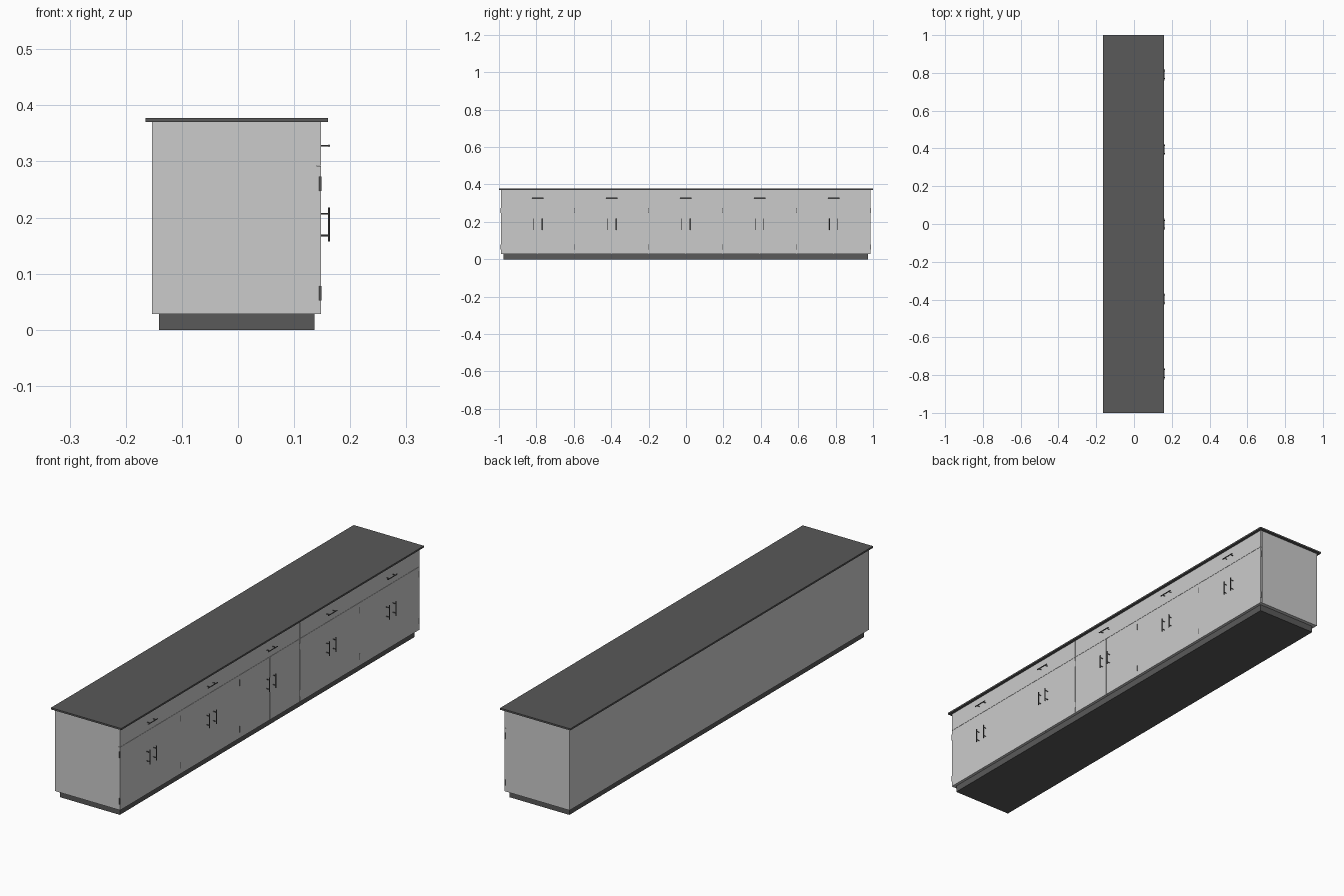
import bpy
import bmesh
from mathutils import Matrix, Vector

if "Cube" in bpy.data.objects:
    bpy.data.objects.remove(bpy.data.objects["Cube"])

dark = bpy.data.materials.new("dark")
dark.diffuse_color = (0.1, 0.1, 0.1, 1)
dark.use_nodes = True
dark.node_tree.nodes["Principled BSDF"].inputs["Base Color"].default_value = dark.diffuse_color


def finish(name, bm, mat=None):
    me = bpy.data.meshes.new(name)
    bm.to_mesh(me)
    bm.free()
    ob = bpy.data.objects.new(name, me)
    bpy.context.collection.objects.link(ob)
    if mat:
        me.materials.append(mat)
    return ob


def box(name, x, y, z, mat=None):
    bm = bmesh.new()
    size = Vector((x[1] - x[0], y[1] - y[0], z[1] - z[0]))
    mid = Vector((sum(x), sum(y), sum(z))) / 2
    bmesh.ops.create_cube(bm, size=1, matrix=Matrix.Translation(mid) @ Matrix.Diagonal(size).to_4x4())
    return finish(name, bm, mat)


def rod(bm, a, b, r):
    a, b = Vector(a), Vector(b)
    rot = (b - a).to_track_quat('Z', 'Y').to_matrix().to_4x4()
    bmesh.ops.create_cone(bm, cap_ends=True, segments=12, radius1=r, radius2=r,
                          depth=(b - a).length, matrix=Matrix.Translation((a + b) / 2) @ rot)


def handle(name, y, z, axis):
    # Bar with two posts
    bm = bmesh.new()
    c = Vector((FRONT + 0.0142, y, z))
    rod(bm, c - axis * 0.03, c + axis * 0.03, 0.002)
    for s in (-0.0195, 0.0195):
        p = c + axis * s
        rod(bm, (FRONT - 0.001, p.y, p.z), p, 0.0014)
    ob = finish(name, bm, dark)
    bpy.context.view_layer.objects.active = ob
    ob.select_set(True)
    bpy.ops.object.shade_smooth_by_angle()
    ob.select_set(False)


def hinge(name, y, z):
    bm = bmesh.new()
    rod(bm, (FRONT - 0.0015, y, z - 0.013), (FRONT - 0.0015, y, z + 0.013), 0.0022)
    finish(name, bm, dark)


BACK, FRONT = -0.153, 0.148
BOTTOM, TOP, SPLIT = 0.028, 0.37, 0.292
START, WIDTH, COUNT = -0.99, 0.3955, 5
FACE = FRONT - 0.008
GAP = 0.0005
Y, Z = Vector((0, 1, 0)), Vector((0, 0, 1))

# Worktop and recessed plinth
box("worktop", (-0.165, 0.16), (-1, 1), (TOP, 0.377), dark)
box("plinth", (-0.141, 0.136), (-0.975, 0.972), (0, BOTTOM), dark)

# Row of identical cabinets
for i in range(COUNT):
    y0 = START + i * WIDTH
    y1 = y0 + WIDTH
    mid = (y0 + y1) / 2
    box(f"carcass_{i}", (BACK, FACE), (y0, y1), (BOTTOM, TOP))
    box(f"drawer_front_{i}", (FACE, FRONT), (y0 + GAP, y1 - GAP), (SPLIT + GAP, TOP))
    handle(f"drawer_handle_{i}", mid, 0.328, Y)
    for side, edge, s in (("left", y0, -1), ("right", y1, 1)):
        lo, hi = sorted((edge - s * GAP, mid + s * GAP))
        box(f"door_{side}_{i}", (FACE, FRONT), (lo, hi), (BOTTOM, SPLIT - GAP))
        handle(f"door_handle_{side}_{i}", mid + s * 0.022, 0.1875, Z)
        for part, z in (("lower", 0.065), ("upper", 0.26)):
            hinge(f"hinge_{side}_{part}_{i}", edge, z)
